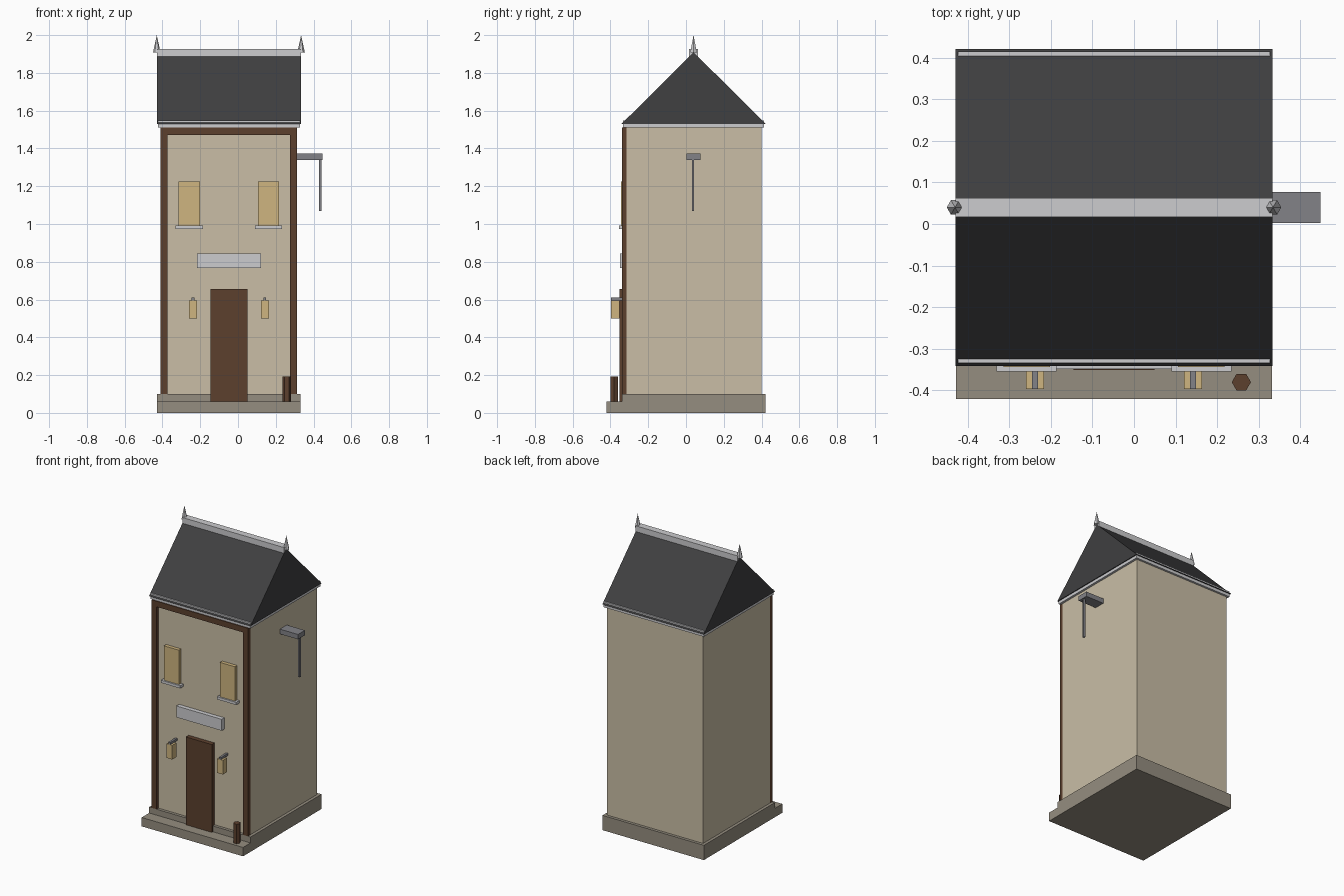
import bpy, bmesh, math

if "Cube" in bpy.data.objects:
    bpy.data.objects.remove(bpy.data.objects["Cube"])

CX, CY = -0.048, 0.04   # centre of the house


def material(name, rgb):
    m = bpy.data.materials.new(name)
    lin = [c / 12.92 if c <= 0.04045 else ((c + 0.055) / 1.055) ** 2.4 for c in rgb]
    m.diffuse_color = (*lin, 1)
    m.use_nodes = True
    m.node_tree.nodes["Principled BSDF"].inputs["Base Color"].default_value = m.diffuse_color
    return m


PLASTER = material("plaster", (0.79, 0.745, 0.65))
STONE = material("stone", (0.585, 0.555, 0.50))
WOOD = material("dark wood", (0.36, 0.25, 0.18))
SLATE = material("slate", (0.25, 0.25, 0.255))
TRIM = material("pale trim", (0.80, 0.80, 0.81))
GLOW = material("warm glass", (0.81, 0.71, 0.50))
METAL = material("grey metal", (0.51, 0.51, 0.53))


def finish(name, bm, mat):
    bmesh.ops.recalc_face_normals(bm, faces=bm.faces)
    me = bpy.data.meshes.new(name)
    bm.to_mesh(me)
    bm.free()
    me.materials.append(mat)
    ob = bpy.data.objects.new(name, me)
    bpy.context.collection.objects.link(ob)
    return ob


def box(name, x, y, z, mat):
    """Box from (min, max) pairs on each axis."""
    bm = bmesh.new()
    bmesh.ops.create_cube(bm, size=1)
    for v in bm.verts:
        v.co = [r[0] if c < 0 else r[1] for c, r in zip(v.co, (x, y, z))]
    return finish(name, bm, mat)


def hexagon(name, x, y, z0, z1, r0, r1, mat):
    """Six-sided post or spike."""
    bm = bmesh.new()
    n = 6
    ring = [[bm.verts.new((x + r * math.cos(i * math.tau / n),
                           y + r * math.sin(i * math.tau / n), z))
             for i in range(n)] for r, z in ((r0, z0), (r1, z1)) if r > 0]
    bm.faces.new(ring[0])
    if r1 > 0:
        bm.faces.new(ring[1])
    tip = bm.verts.new((x, y, z1)) if r1 == 0 else None
    for i in range(n):
        j = (i + 1) % n
        if tip:
            bm.faces.new((ring[0][i], ring[0][j], tip))
        else:
            bm.faces.new((ring[0][i], ring[0][j], ring[1][j], ring[1][i]))
    return finish(name, bm, mat)


def span(c, h):
    return (c - h, c + h)


# Base and walls
box("plinth", span(CX, 0.38), span(CY, 0.38), (0, 0.1), STONE)
box("front_step", span(CX, 0.38), (-0.42, -0.33), (0, 0.06), STONE)
box("walls", span(CX, 0.36), span(CY, 0.36), (0.1, 1.52), PLASTER)

# Roof: gable prism, eaves band and ridge cap
bm = bmesh.new()
ends = [[bm.verts.new((CX + sx * 0.381, CY + y, z))
         for y, z in ((-0.381, 1.53), (0.381, 1.53), (0, 1.91))] for sx in (-1, 1)]
for e in ends:
    bm.faces.new(e)
for i in range(3):
    j = (i + 1) % 3
    bm.faces.new((ends[0][i], ends[0][j], ends[1][j], ends[1][i]))
finish("roof", bm, SLATE)
box("eaves_band", span(CX, 0.375), span(CY, 0.374), (1.51, 1.547), TRIM)
box("ridge_cap", span(CX, 0.381), span(CY, 0.023), (1.886, 1.926), TRIM)

# Parts mirrored left and right
for side, s in (("left", -1), ("right", 1)):
    hexagon("finial_" + side, CX + s * 0.382, CY, 1.908, 2.0, 0.02, 0, TRIM)
    box("corner_post_" + side, span(CX + s * 0.3425, 0.0185), (-0.34, -0.315), (0.1, 1.51), WOOD)
    wx = CX + s * 0.21
    box("window_" + side, span(wx, 0.056), (-0.344, -0.315), (0.99, 1.225), GLOW)
    box("window_sill_" + side, span(wx, 0.072), (-0.354, -0.315), (0.974, 0.992), TRIM)
    lx = CX + s * 0.19
    box("lantern_" + side, span(lx, 0.0215), (-0.396, -0.352), (0.5, 0.596), GLOW)
    box("lantern_arm_" + side, span(lx, 0.0075), (-0.396, -0.315), (0.596, 0.611), METAL)

# Facade details
box("top_beam", span(CX, 0.324), (-0.34, -0.315), (1.472, 1.51), WOOD)
box("door", span(CX, 0.097), (-0.351, -0.315), (0.06, 0.655), WOOD)
box("sign_board", span(CX, 0.17), (-0.349, -0.315), (0.768, 0.845), TRIM)
hexagon("step_post", 0.258, -0.38, 0.06, 0.192, 0.023, 0.023, WOOD)

# Bracket with hanging rod on the right wall
box("side_bracket", (0.31, 0.448), span(CY, 0.037), (1.34, 1.373), METAL)
box("hanging_rod", span(0.435, 0.0065), span(CY - 0.003, 0.0065), (1.07, 1.342), METAL)
